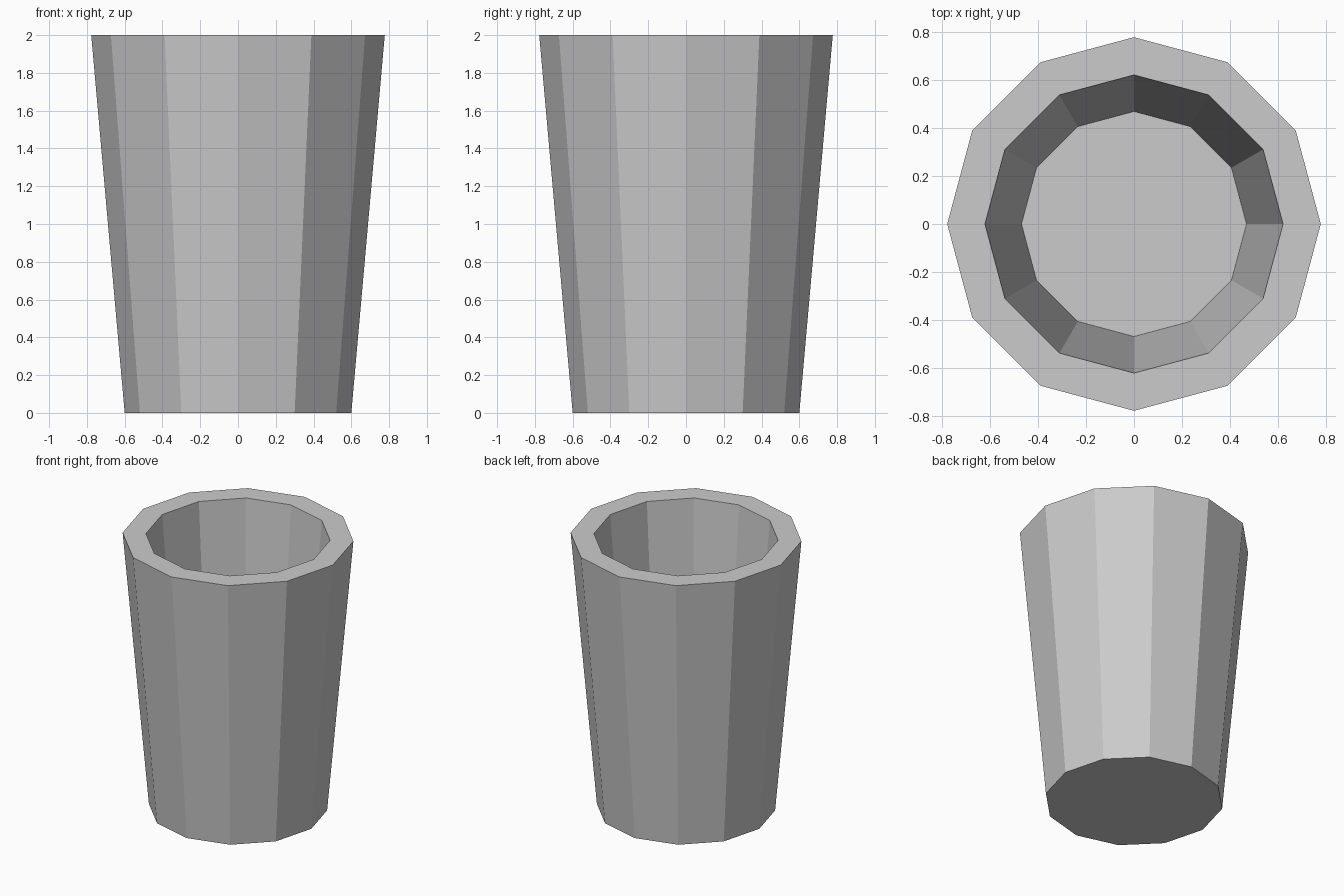
import bpy, bmesh
from math import cos, sin, tau

if "Cube" in bpy.data.objects:
    bpy.data.objects.remove(bpy.data.objects["Cube"])

SIDES = 12
# Profile (radius, height): outer base, outer rim, inner rim, inner floor
PROFILE = [(0.60, 0.0), (0.777, 2.0), (0.62, 2.0), (0.468, 0.13)]

bm = bmesh.new()
rings = [[bm.verts.new((r * cos(tau * i / SIDES), r * sin(tau * i / SIDES), z))
          for i in range(SIDES)] for r, z in PROFILE]

# Outer wall, flat rim and inner wall
for a, b in zip(rings, rings[1:]):
    for i in range(SIDES):
        j = (i + 1) % SIDES
        bm.faces.new((a[i], a[j], b[j], b[i]))

# Underside and inside floor
bm.faces.new(rings[0][::-1])
bm.faces.new(rings[-1])
bmesh.ops.recalc_face_normals(bm, faces=bm.faces[:])

mesh = bpy.data.meshes.new("cup")
bm.to_mesh(mesh)
bm.free()
cup = bpy.data.objects.new("cup", mesh)
bpy.context.collection.objects.link(cup)
